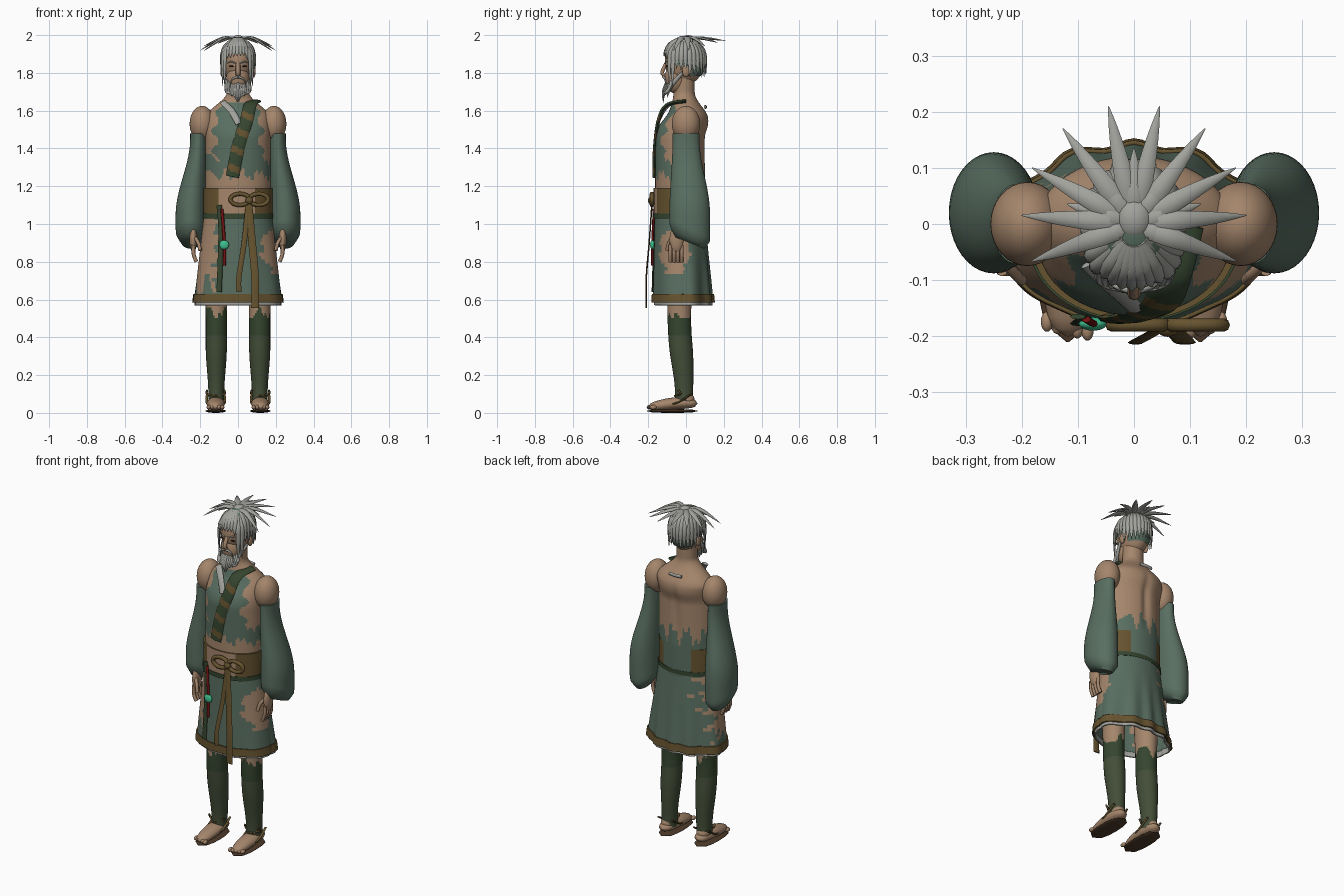
import bpy, bmesh, math, random
from math import sin, cos, pi, exp, atan2, sqrt
from mathutils import Vector, Matrix

random.seed(4)
default_cube = bpy.data.objects.get("Cube")
if default_cube:
    bpy.data.objects.remove(default_cube, do_unlink=True)


def material(name, *srgb):
    mat = bpy.data.materials.new(name)
    colour = [channel ** 2.2 for channel in srgb] + [1]
    mat.use_nodes = True
    mat.diffuse_color = colour
    mat.node_tree.nodes["Principled BSDF"].inputs["Base Color"].default_value = colour
    return mat


skin = material("skin", .64, .52, .42)
cloth = material("grey_green_cloth", .35, .43, .38)
hair = material("grey_hair", .63, .63, .61)
wrap = material("leg_wrap_green", .27, .31, .23)
belt = material("brown_belt", .4, .33, .2)
sash = material("dark_green_sash", .22, .28, .2)
sole = material("dark_sole", .31, .24, .18)
red = material("red_cord", .46, .1, .1)
jade = material("jade", .25, .75, .56)
dark = material("dark_eye", .16, .13, .12)


def mix(start, end, amount):
    return start + (end - start) * amount


def ease(value, low, high):
    t = min(max((value - low) / (high - low), 0), 1)
    return t * t * (3 - 2 * t)


# Width rules along a swept part
def even(t):
    return 1


def taper(t):
    return 1 - t


def leaf(t):
    return sin(pi * mix(.2, 1, t))


def pill(t):
    return sin(pi * t) ** .4 if 0 < t < 1 else 0


def ellipse(centre, across, along, width, depth, sides):
    angles = [2 * pi * i / sides for i in range(sides)]
    return [centre + across * width * cos(a) + along * depth * sin(a) for a in angles]


def bridge(bm, outlines, caps):
    rings = [[bm.verts.new(point) for point in outline] for outline in outlines]
    for low, high in zip(rings, rings[1:]):
        for i in range(len(low)):
            bm.faces.new((low[i - 1], low[i], high[i], high[i - 1]))
    if caps:
        bm.faces.new(rings[0][::-1])
        bm.faces.new(rings[-1])


def loft(bm, low, high, section, steps=24, sides=40, caps=True):
    # Level rings; section(z) gives centre x, centre y, half width, half depth
    outlines = []
    for i in range(steps + 1):
        z = mix(low, high, i / steps)
        x, y, width, depth = section(z)
        outlines.append(ellipse(Vector((x, y, z)), Vector((1, 0, 0)), Vector((0, 1, 0)), width, depth, sides))
    bridge(bm, outlines, caps)


def sweep(bm, path, width, depth, shape=even, side=(1, 0, 0), sides=8, steps=6):
    # Smooth curve through the path with an elliptical section
    knots = [Vector(p) for p in path]
    knots = [knots[0], *knots, knots[-1]]
    curve = []
    for a, b, c, d in zip(knots, knots[1:], knots[2:], knots[3:]):
        for i in range(steps):
            t = i / steps
            curve.append(b + t / 2 * (c - a + t * (2 * a - 5 * b + 4 * c - d + t * (3 * (b - c) + d - a))))
    curve.append(knots[-1])
    last, outlines = len(curve) - 1, []
    for i, centre in enumerate(curve):
        tangent = (curve[min(i + 1, last)] - curve[max(i - 1, 0)]).normalized()
        across = Vector(side)
        across = (across - tangent * across.dot(tangent)).normalized()
        size = max(shape(i / last), .05)
        outlines.append(ellipse(centre, across, tangent.cross(across), width * size, depth * size, sides))
    bridge(bm, outlines, True)


def ball(bm, centre, size):
    bmesh.ops.create_uvsphere(bm, u_segments=32, v_segments=20, radius=1,
                              matrix=Matrix.Translation(centre) @ Matrix.Diagonal((*size, 1)))


def make(name, bm, mats, rule=None):
    for face in bm.faces:
        face.smooth = True
        if rule:
            face.material_index = rule(*face.calc_center_median())
    mesh = bpy.data.meshes.new(name)
    bm.to_mesh(mesh)
    bm.free()
    for mat in mats:
        mesh.materials.append(mat)
    mesh.set_sharp_from_angle(angle=pi / 3)
    part = bpy.data.objects.new(name, mesh)
    bpy.context.scene.collection.objects.link(part)
    return part


def ribbon(name, mats, path, width, depth, rule=None, **options):
    bm = bmesh.new()
    sweep(bm, path, width, depth, **options)
    make(name, bm, mats, rule)


def ragged(u, v):
    return .02 * sin(u * 70) + .014 * sin(u * 150 + v * 90)


# Torso and neck with a torn cloth top
def torso_section(z):
    neck = ease(z, 1.56, 1.7)
    y = mix(-.03, .01, ease(z, 1.45, 1.6)) - .02 * neck
    return 0, y, mix(.172, .058, neck), mix(.133, .056, ease(z, 1.5, 1.7))


def torso_rule(x, y, z):
    edge = ragged(x, y)
    if z > 1.64:
        return 0
    if y > -.02:
        return int(z < 1.27 + 2 * edge)
    chest = .2 if z < 1.35 + edge else .12 + .02 * sin(z * 60) - .6 * max(0, z - 1.56)
    return int(z > 1.26 + edge and abs(x) < chest)


bm = bmesh.new()
loft(bm, 1, 1.78, torso_section, steps=80, sides=96)
for v in bm.verts:
    if v.co.y > 0 and 1.2 < v.co.z < 1.6:
        v.co.y -= .014 * exp(-(v.co.x * 45) ** 2) * sin((v.co.z - 1.2) / .4 * pi)
make("torso", bm, [skin, cloth], torso_rule)

# Belt, open over the belly, with a rim below
bm = bmesh.new()
loft(bm, 1.05, 1.19, lambda z: (0, -.035, .182, .136), sides=72)
make("belt", bm, [belt, skin], lambda x, y, z: int(y < -.1 and -.11 < x < .09))
bm = bmesh.new()
loft(bm, 1.03, 1.055, lambda z: (0, -.035, .187, .139), steps=2, sides=72)
make("belt_rim", bm, [sash])


# Skirt, hem and underskirt share one flared, pleated rule
def skirt_rule(x, y, z):
    edge = ragged(z, y)
    right = x < edge - .115 and y < .035 + 2 * edge and z > .68 + 2 * ragged(x, y)
    left = x > .1 and math.hypot((z - .86) / .12, (y + .06) / .08) < 1 + 6 * edge
    return int(right or left)


def pleated(name, low, high, grow, mats, rule=None):
    def section(z):
        drop = 1.06 - z
        return 0, .03 * drop - .033, .178 + .12 * drop + grow, .132 + .055 * drop + grow

    bm = bmesh.new()
    loft(bm, low, high, section, sides=108, caps=False)
    for v in bm.verts:
        depth = .045 if v.co.y > -.02 else .012
        fold = 1 + depth * ease(v.co.z, 1, .6) * sin(9 * atan2(v.co.y, v.co.x))
        v.co.x *= fold
        v.co.y *= fold
    make(name, bm, mats, rule).modifiers.new("thickness", "SOLIDIFY").thickness = .008


pleated("skirt", .6, 1.06, 0, [cloth, skin], skirt_rule)
pleated("skirt_hem", .585, .63, .007, [belt])
pleated("underskirt", .57, .6, -.006, [hair])

# Limbs, built once per side
for s, tag in ((1, "left_"), (-1, "right_")):
    def leg_section(z):
        width = .042 + .014 * ease(z, .1, .35) + .01 * ease(z, .5, .8)
        return s * .115, -.01 - .025 * ease(z, .1, .5), width, width + .006

    def leg_rule(x, y, z):
        return 0 if z > .53 + ragged(x, y) else 2 if z > .41 else 1

    def sleeve_section(z):
        narrow = ease(z, 1.05, 1.45)
        width = mix(.08, .043, narrow) * min(1, (z - .87) * 12) ** .5
        return s * mix(.25, .21, narrow), mix(.02, 0, narrow), width, width + .028

    bm = bmesh.new()
    loft(bm, .05, .85, leg_section, steps=60)
    make(tag + "leg", bm, [skin, wrap, sash], leg_rule)

    # Foot, toes and sandal
    foot = s * .118
    bm = bmesh.new()
    sweep(bm, [(foot, .06, .05), (foot, -.06, .05), (foot, -.2, .03)], .048, .032, pill, sides=20)
    ball(bm, (foot, 0, .07), (.038, .045, .04))
    for i in range(5):
        ball(bm, (s * (.083 + .018 * i), -.19 + .004 * i, .03), (.011, .018, .012))
    make(tag + "foot", bm, [skin])
    ribbon(tag + "sandal_sole", [sole], [(foot, .065, .01), (foot, -.21, .01)], .055, .01, shape=pill, sides=20)
    bm = bmesh.new()
    for edge in (foot - .045, foot + .045):
        sweep(bm, [(foot, -.16, .05), (edge, -.06, .05), (edge, .03, .1)], .007, .005)
        sweep(bm, [(foot, -.06, .09), (edge, -.03, .1), (edge, -.04, .12)], .006, .005)
    make(tag + "sandal_straps", bm, [belt])

    # Shoulder and upper arm
    bm = bmesh.new()
    ball(bm, (s * .19, 0, 1.53), (.066, .075, .095))
    ball(bm, (s * .21, 0, 1.42), (.04, .055, .1))
    make(tag + "shoulder", bm, [skin])

    # Billowing sleeve with a slanted cuff
    bm = bmesh.new()
    loft(bm, .9, 1.48, sleeve_section)
    for v in bm.verts:
        v.co.z -= .4 * ease(v.co.z, 1.15, .95) * (v.co.y - .02)
    make(tag + "sleeve", bm, [cloth])

    # Hand and fingers
    bm = bmesh.new()
    ball(bm, (s * .237, -.05, .92), (.02, .037, .07))
    for i in range(4):
        y = .02 * i - .083
        sweep(bm, [(s * .235, y, .89), (s * .235, y, .84), (s * .22, y, .8)], .01, .01)
    sweep(bm, [(s * .23, -.07, .93), (s * .21, -.09, .9), (s * .2, -.1, .86)], .01, .01)
    make(tag + "hand", bm, [skin])

# Head, nose, ears and eyes
skull, skull_size = Vector((0, -.008, 1.86)), Vector((.083, .104, .125))
bm = bmesh.new()
ball(bm, skull, skull_size)
ball(bm, (0, -.05, 1.77), (.062, .064, .08))
sweep(bm, [(0, -.105, 1.85), (0, -.126, 1.8), (0, -.1, 1.78)], .012, .01)
for s in (-1, 1):
    ball(bm, (s * .082, 0, 1.81), (.012, .02, .032))
make("head", bm, [skin])
bm = bmesh.new()
for s in (-1, 1):
    ball(bm, (s * .033, -.1, 1.835), (.015, .006, .005))
make("eyes", bm, [dark])


# Scalp cap trimmed to a hairline
def below_hairline(face):
    x, y, z = face.calc_center_median()
    return z < (1.9 if y < -.06 else 1.83 if y < .03 else 1.79)


bm = bmesh.new()
ball(bm, skull, skull_size * 1.05)
bmesh.ops.delete(bm, geom=[f for f in bm.faces if below_hairline(f)], context="FACES")
make("scalp_cap", bm, [cloth])


# Combed locks that follow the skull
def scalp_point(angle, z):
    reach = 1.1 * sqrt(1 - (max(z - skull.z, 0) / .13) ** 2)
    return skull + Vector((cos(angle) * skull_size.x * reach, sin(angle) * skull_size.y * reach, z - skull.z))


bm = bmesh.new()
for i in range(30):
    angle = 2 * pi * i / 30 + .05
    back = sin(angle)
    end = 1.88 if back < -.72 else 1.72 if back < -.45 else 1.82 if back < .2 else 1.785
    end += random.uniform(-.012, .012)
    path = [scalp_point(angle, mix(1.985, end, t / 4)) for t in range(5)]
    sweep(bm, path, .014, .008, leaf, side=(-back, cos(angle), 0), sides=6)
make("hair_locks", bm, [hair])

# Topknot of radiating spikes, long outside and short inside
bm = bmesh.new()
ball(bm, (0, .01, 1.97), (.035, .04, .03))
for count, length, droop in ((10, .2, .07), (7, .12, .03)):
    for i in range(count):
        angle = mix(-.35, pi + .35, i / (count - 1))
        out = Vector((cos(angle), sin(angle), 0)) * (length + .015 * sin(angle))
        rise = Vector((0, 0, 1.985))
        tip = out + rise - Vector((0, 0, droop * (1 - .8 * max(0, sin(angle)))))
        sweep(bm, [Vector((0, 0, 1.97)), out * .4 + rise, tip], .018, .009, leaf,
              side=(-sin(angle), cos(angle), 0), sides=6)
make("topknot_spikes", bm, [hair])

# Beard, moustache and brows
bm = bmesh.new()
for i in range(-6, 7):
    x = i * .01
    tip = 1.635 + abs(x) + random.uniform(-.008, .008)
    sweep(bm, [(x, abs(x) / 2 - .1, 1.76), (x, abs(x) / 3 - .12, 1.7), (x / 2, -.12, tip)], .009, .009, leaf, sides=6)
for s in (-1, 1):
    sweep(bm, [(0, -.12, 1.78), (s * .035, -.11, 1.76), (s * .045, -.1, 1.69)], .008, .008, taper, (0, 0, 1))
    sweep(bm, [(s * .08, -.02, 1.8), (s * .055, -.08, 1.73), (s * .03, -.1, 1.67)], .008, .012, leaf)
    sweep(bm, [(s * .01, -.11, 1.85), (s * .035, -.1, 1.86), (s * .06, -.08, 1.85)], .004, .006, leaf, (0, 0, 1))
make("beard_and_brows", bm, [hair])

# Chest sash, lapel and nape band
ribbon("chest_sash", [sash, belt], [(.09, 0, 1.65), (.065, -.1, 1.63), (.045, -.145, 1.55), (0, -.165, 1.4),
                                    (-.03, -.168, 1.25)], .035, .01,
       rule=lambda x, y, z: int(z < 1.6 and sin((z + x / 2) * 60) > .45), steps=20, sides=12)
ribbon("lapel", [hair], [(-.08, -.07, 1.645), (-.035, -.115, 1.6), (.005, -.152, 1.53)], .018, .007)
ribbon("nape_band", [hair], [(-.04, .1, 1.62), (0, .105, 1.62), (.04, .1, 1.62)], .01, .006, side=(0, 0, 1))

# Waist bow and hanging tails
bm = bmesh.new()
ball(bm, (.06, -.185, 1.125), (.02, .016, .02))
for s in (-1, 1):
    loop = [(.06 + s * .05 * (1 - cos(a)), -.18, 1.13 + .03 * sin(a)) for a in (pi * i / 4 for i in range(9))]
    sweep(bm, loop, .012, .011, side=(0, 1, 0))
for end, width, low in ((.005, .014, .64), (.09, .02, .555)):
    sweep(bm, [(.055, -.18, 1.11), (end / 2 + .03, -.195, .9), (end, -.21, .72), (end, -.21, low)], width, .004)
make("waist_bow", bm, [belt])

# Side pendant
ribbon("pendant_strap", [sash], [(-.1, -.165, 1.1), (-.09, -.168, .95), (-.1, -.177, .64)], .014, .005)
ribbon("pendant_cord", [red], [(-.085, -.17, 1.08), (-.072, -.178, .9), (-.072, -.178, .78)], .008, .006)
bm = bmesh.new()
ball(bm, (-.073, -.178, .89), (.025, .012, .025))
make("pendant_bead", bm, [jade])
